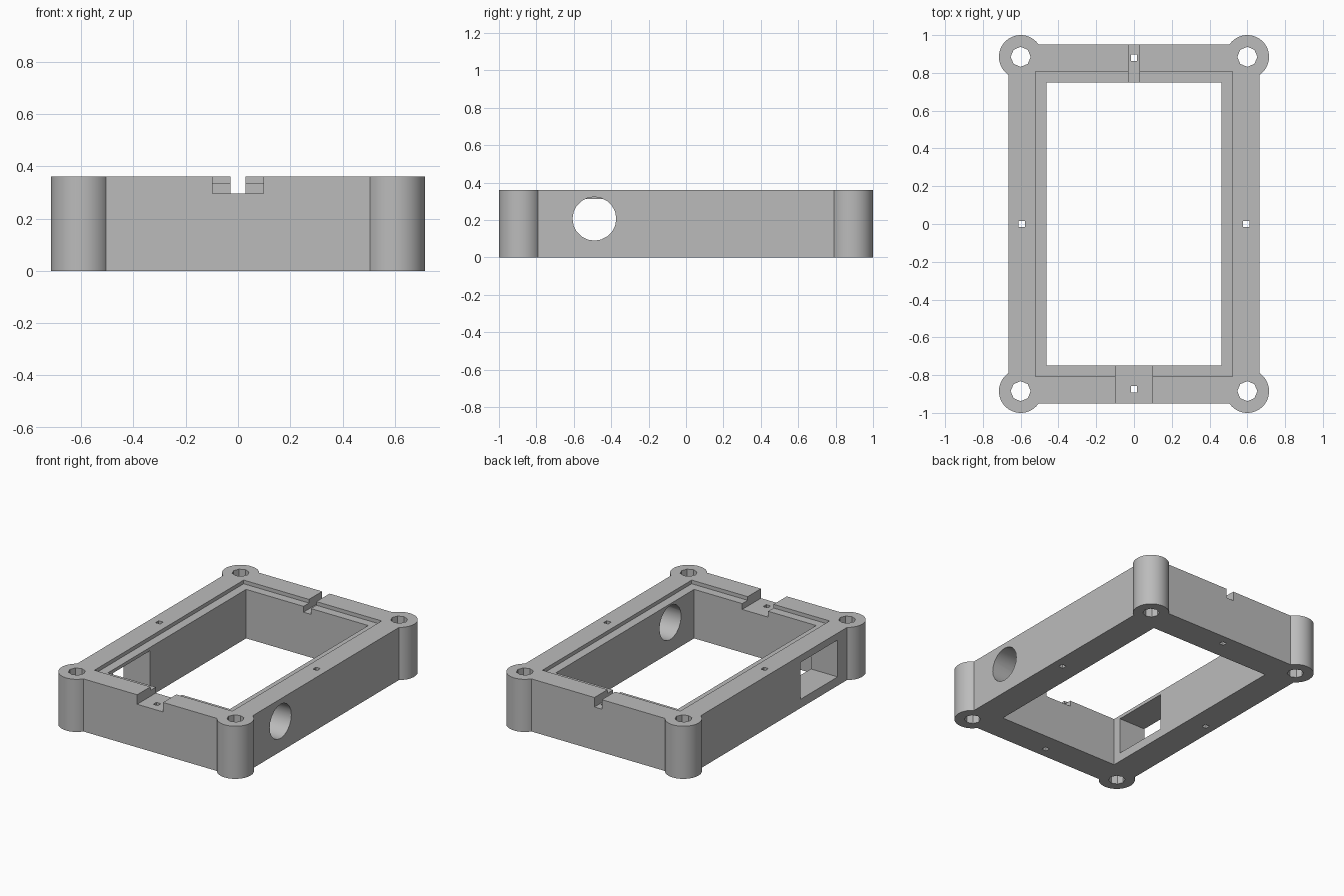
import bpy
import math

if "Cube" in bpy.data.objects:
    bpy.data.objects.remove(bpy.data.objects["Cube"], do_unlink=True)

H = 0.36                       # frame height
BOSS_X, BOSS_Y = 0.6, 0.885    # corner screw positions

grey = bpy.data.materials.new("plain grey")
grey.use_nodes = True
grey.diffuse_color = (0.5, 0.5, 0.5, 1)
grey.node_tree.nodes["Principled BSDF"].inputs["Base Color"].default_value = (0.5, 0.5, 0.5, 1)


def box(name, x0, x1, y0, y1, z0, z1):
    bpy.ops.mesh.primitive_cube_add(size=1, location=((x0 + x1) / 2, (y0 + y1) / 2, (z0 + z1) / 2))
    ob = bpy.context.object
    ob.name = name
    ob.scale = (x1 - x0, y1 - y0, z1 - z0)
    bpy.ops.object.transform_apply(location=False, rotation=False, scale=True)
    return ob


def cylinder(name, radius, depth, sides, location, rotation=(0, 0, 0)):
    bpy.ops.mesh.primitive_cylinder_add(vertices=sides, radius=radius, depth=depth,
                                        location=location, rotation=rotation)
    bpy.context.object.name = name
    return bpy.context.object


def combine(target, tool, operation):
    bpy.context.view_layer.objects.active = target
    mod = target.modifiers.new(tool.name, 'BOOLEAN')
    mod.operation = operation
    mod.solver = 'EXACT'
    mod.object = tool
    bpy.ops.object.modifier_apply(modifier=mod.name)
    bpy.data.objects.remove(tool, do_unlink=True)


corners = [(sx * BOSS_X, sy * BOSS_Y) for sx in (-1, 1) for sy in (-1, 1)]

# Outer block with a round boss at each corner
frame = box("enclosure_frame", -0.665, 0.665, -0.95, 0.95, 0, H)
for x, y in corners:
    combine(frame, cylinder("corner_boss", 0.115, H, 64, (x, y, H / 2)), 'UNION')

cutters = [
    # Open middle and the shallow lid ledge around it
    box("opening", -0.462, 0.462, -0.748, 0.748, -0.1, 0.5),
    box("lid_ledge", -0.522, 0.522, -0.807, 0.807, 0.335, 0.5),
    # Wide notch in the front wall, narrow notch in the back wall
    box("front_notch", -0.098, 0.098, -1.1, -0.7, 0.295, 0.5),
    box("back_notch", -0.028, 0.028, 0.7, 1.1, 0.295, 0.5),
    # Rectangular port in the right wall, round port in the left wall
    box("rectangular_port", -0.8, -0.4, -0.69, -0.29, 0.06, 0.312),
    cylinder("round_port", 0.117, 0.4, 20, (0.6, -0.49, 0.207), (0, math.pi / 2, 0)),
]
# Screw holes in the bosses
cutters += [cylinder("screw_hole", 0.053, 1, 8, (x, y, 0.2)) for x, y in corners]
# Small square pin holes in the middle of each wall
for x, y in ((-0.595, 0), (0.595, 0), (0, -0.875), (0, 0.88)):
    cutters.append(box("pin_hole", x - 0.017, x + 0.017, y - 0.017, y + 0.017, -0.1, 0.5))

for cutter in cutters:
    combine(frame, cutter, 'DIFFERENCE')

frame.data.materials.clear()
frame.data.materials.append(grey)
bpy.ops.object.select_all(action='DESELECT')
frame.select_set(True)
bpy.context.view_layer.objects.active = frame
bpy.ops.object.shade_smooth_by_angle(angle=math.radians(30))
